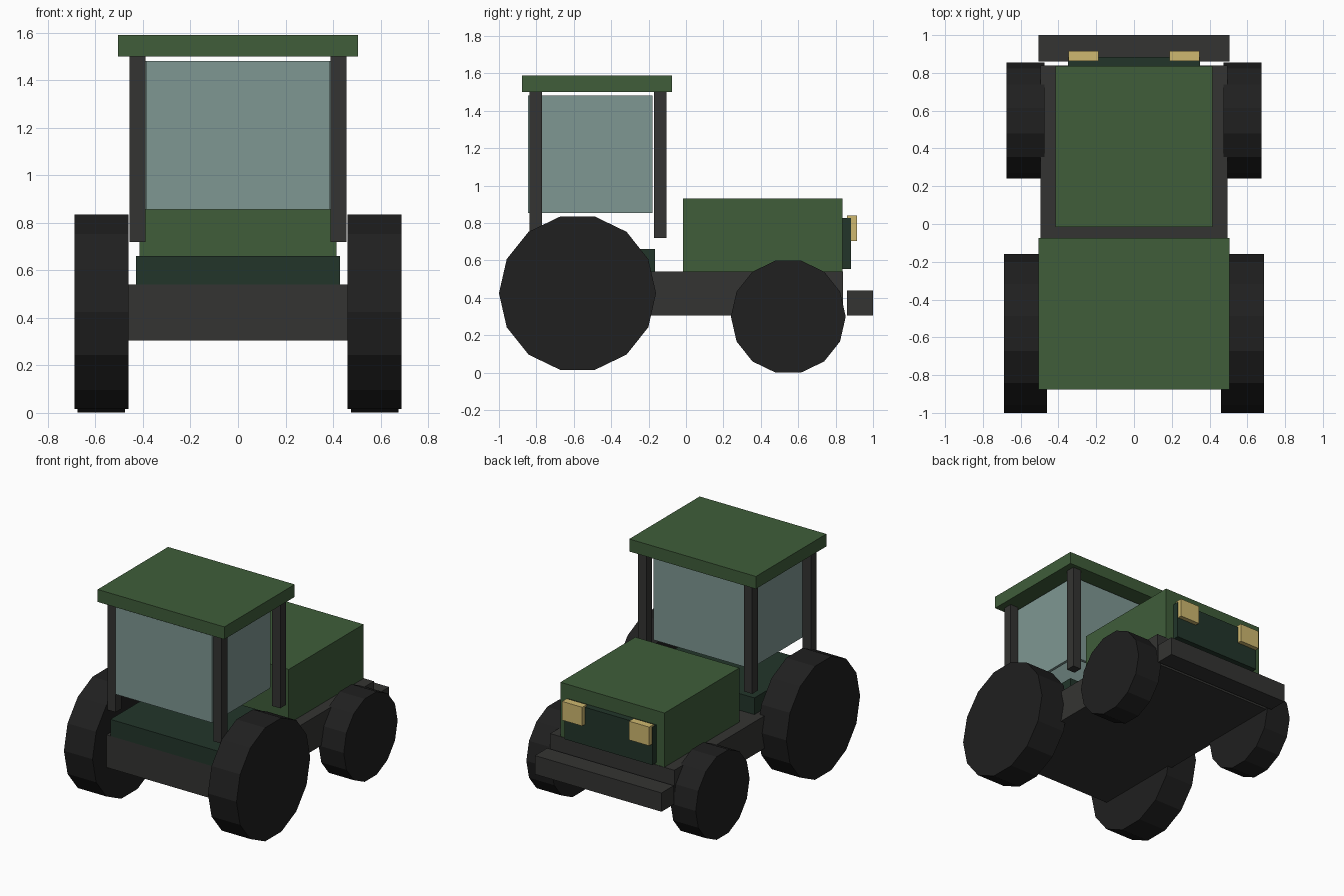
import bpy, bmesh, math

if "Cube" in bpy.data.objects:
    bpy.data.objects.remove(bpy.data.objects["Cube"])


def material(name, rgb):
    m = bpy.data.materials.new(name)
    m.diffuse_color = (*rgb, 1)
    m.use_nodes = True
    m.node_tree.nodes["Principled BSDF"].inputs["Base Color"].default_value = m.diffuse_color
    return m


GREEN = material("green_paint", (0.05, 0.11, 0.042))
DARK_GREEN = material("dark_green_paint", (0.016, 0.036, 0.023))
CHARCOAL = material("charcoal", (0.034, 0.034, 0.032))
RUBBER = material("rubber", (0.014, 0.014, 0.014))
GLASS = material("glass", (0.21, 0.31, 0.29))
LAMP = material("lamp", (0.62, 0.48, 0.16))


def finish(name, bm, mat):
    bmesh.ops.recalc_face_normals(bm, faces=bm.faces)
    mesh = bpy.data.meshes.new(name)
    bm.to_mesh(mesh)
    bm.free()
    mesh.materials.append(mat)
    bpy.context.collection.objects.link(bpy.data.objects.new(name, mesh))


def box(name, x, y, z, mat):
    """Box from (min, max) ranges on each axis."""
    bm = bmesh.new()
    bmesh.ops.create_cube(bm, size=1)
    for v in bm.verts:
        v.co = [r[0] if c < 0 else r[1] for r, c in zip((x, y, z), v.co)]
    finish(name, bm, mat)


def pair(name, x, y, z, mat):
    """Mirrored boxes on both sides."""
    box(name + "_right", x, y, z, mat)
    box(name + "_left", (-x[1], -x[0]), y, z, mat)


def wheel(name, x0, x1, y, z, r, sides=14):
    bm = bmesh.new()
    ring = [bm.verts.new((x0, y + r * math.cos(a), z + r * math.sin(a)))
            for a in (2 * math.pi * i / sides for i in range(sides))]
    face = bm.faces.new(ring)
    out = bmesh.ops.extrude_face_region(bm, geom=[face], use_keep_orig=True)
    for v in out["geom"]:
        if isinstance(v, bmesh.types.BMVert):
            v.co.x = x1
    finish(name, bm, RUBBER)


# Chassis and bumper
box("chassis", (-0.495, 0.495), (-0.84, 0.84), (0.305, 0.54), CHARCOAL)
box("bumper", (-0.505, 0.505), (0.86, 1.0), (0.305, 0.44), CHARCOAL)

# Hood, grille, headlights and cab floor
box("hood", (-0.415, 0.415), (-0.015, 0.837), (0.54, 0.93), GREEN)
box("grille", (-0.35, 0.35), (0.837, 0.883), (0.555, 0.828), DARK_GREEN)
pair("headlight", (0.187, 0.347), (0.862, 0.915), (0.705, 0.84), LAMP)
box("cab_base", (-0.43, 0.43), (-0.84, -0.165), (0.54, 0.66), DARK_GREEN)

# Cab posts and roof
pair("rear_post", (0.389, 0.456), (-0.837, -0.77), (0.72, 1.5), CHARCOAL)
pair("front_post", (0.389, 0.456), (-0.17, -0.103), (0.72, 1.5), CHARCOAL)
box("roof", (-0.505, 0.505), (-0.877, -0.075), (1.5, 1.59), GREEN)

# Cab windows
GLASS_Z = (0.855, 1.482)
box("rear_window", (-0.385, 0.385), (-0.846, -0.826), GLASS_Z, GLASS)
box("windshield", (-0.385, 0.385), (-0.2, -0.179), GLASS_Z, GLASS)
pair("side_window", (0.37, 0.39), (-0.826, -0.2), GLASS_Z, GLASS)

# Wheels
for side, s in (("right", 1), ("left", -1)):
    wheel("rear_wheel_" + side, s * 0.46, s * 0.688, -0.58, 0.425, 0.42)
    wheel("front_wheel_" + side, s * 0.475, s * 0.675, 0.547, 0.3, 0.307)
